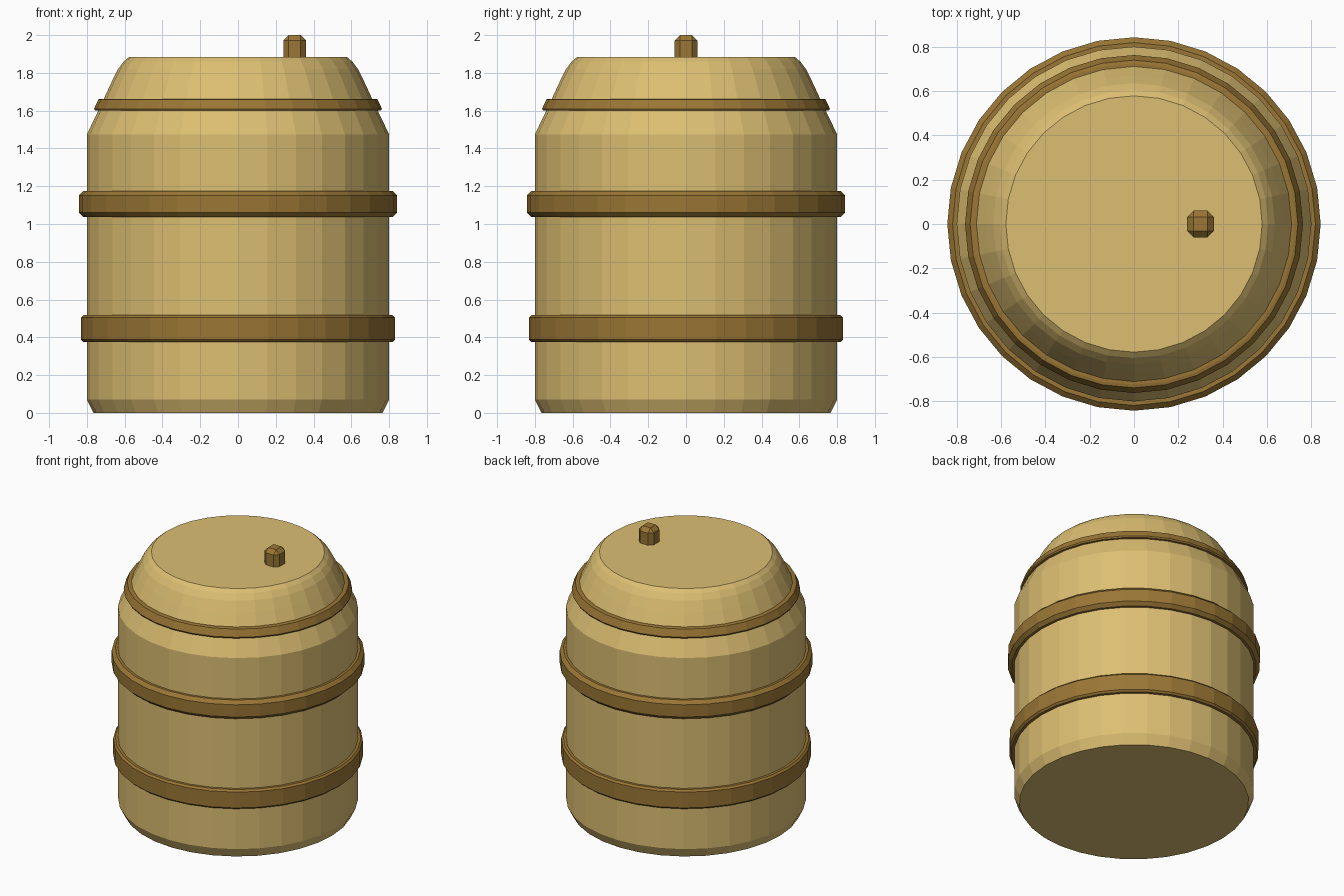
import bpy, bmesh, math

if "Cube" in bpy.data.objects:
    bpy.data.objects.remove(bpy.data.objects["Cube"])

SIDES = 32


def material(name, color):
    m = bpy.data.materials.new(name)
    m.diffuse_color = (*color, 1)
    m.use_nodes = True
    m.node_tree.nodes["Principled BSDF"].inputs["Base Color"].default_value = m.diffuse_color
    return m


wood = material("pale_wood", (0.72, 0.52, 0.17))
hoop_mat = material("dark_hoop", (0.32, 0.18, 0.035))


def add_object(name, bm, mat):
    bmesh.ops.recalc_face_normals(bm, faces=bm.faces[:])
    me = bpy.data.meshes.new(name)
    bm.to_mesh(me)
    bm.free()
    me.materials.append(mat)
    ob = bpy.data.objects.new(name, me)
    bpy.context.collection.objects.link(ob)
    return ob


def lathe(name, profile, mat, closed=False):
    """Turn (radius, z) points around z; capped solid or closed ring."""
    bm = bmesh.new()
    rings = []
    for r, z in profile:
        rings.append([bm.verts.new((r * math.cos(a), r * math.sin(a), z))
                      for a in (2 * math.pi * i / SIDES for i in range(SIDES))])
    pairs = list(zip(rings, rings[1:]))
    if closed:
        pairs.append((rings[-1], rings[0]))
    else:
        bm.faces.new(rings[0])
        bm.faces.new(rings[-1])
    for lo, hi in pairs:
        for i in range(SIDES):
            j = (i + 1) % SIDES
            bm.faces.new((lo[i], lo[j], hi[j], hi[i]))
    return add_object(name, bm, mat)


# Barrel body: chamfered foot, straight wall, tapering shoulder, flat lid
lathe("barrel_body", [(0.765, 0), (0.80, 0.07), (0.80, 1.475), (0.735, 1.61),
                      (0.67, 1.75), (0.635, 1.82), (0.605, 1.86), (0.578, 1.883)], wood)

# Hoops: two straight chamfered ones and a slanted one on the shoulder
for name, r, z0, z1, c in (("lower_hoop", 0.832, 0.375, 0.517, 0.013),
                           ("middle_hoop", 0.842, 1.037, 1.175, 0.024)):
    lathe(name, [(0.77, z0), (r - c, z0), (r, z0 + c), (r, z1 - c),
                 (r - c, z1), (0.77, z1)], hoop_mat, True)
lathe("shoulder_hoop", [(0.68, 1.60), (0.757, 1.60), (0.762, 1.61), (0.739, 1.66),
                        (0.725, 1.663), (0.66, 1.663)], hoop_mat, True)

# Bung: small bevelled block on the lid
bm = bmesh.new()
bmesh.ops.create_cube(bm, size=1)
for v in bm.verts:
    v.co = (v.co.x * 0.12 + 0.30, v.co.y * 0.12, v.co.z * 0.20 + 1.90)
bmesh.ops.bevel(bm, geom=bm.edges[:], offset=0.028, segments=1, affect='EDGES')
add_object("bung", bm, hoop_mat)
